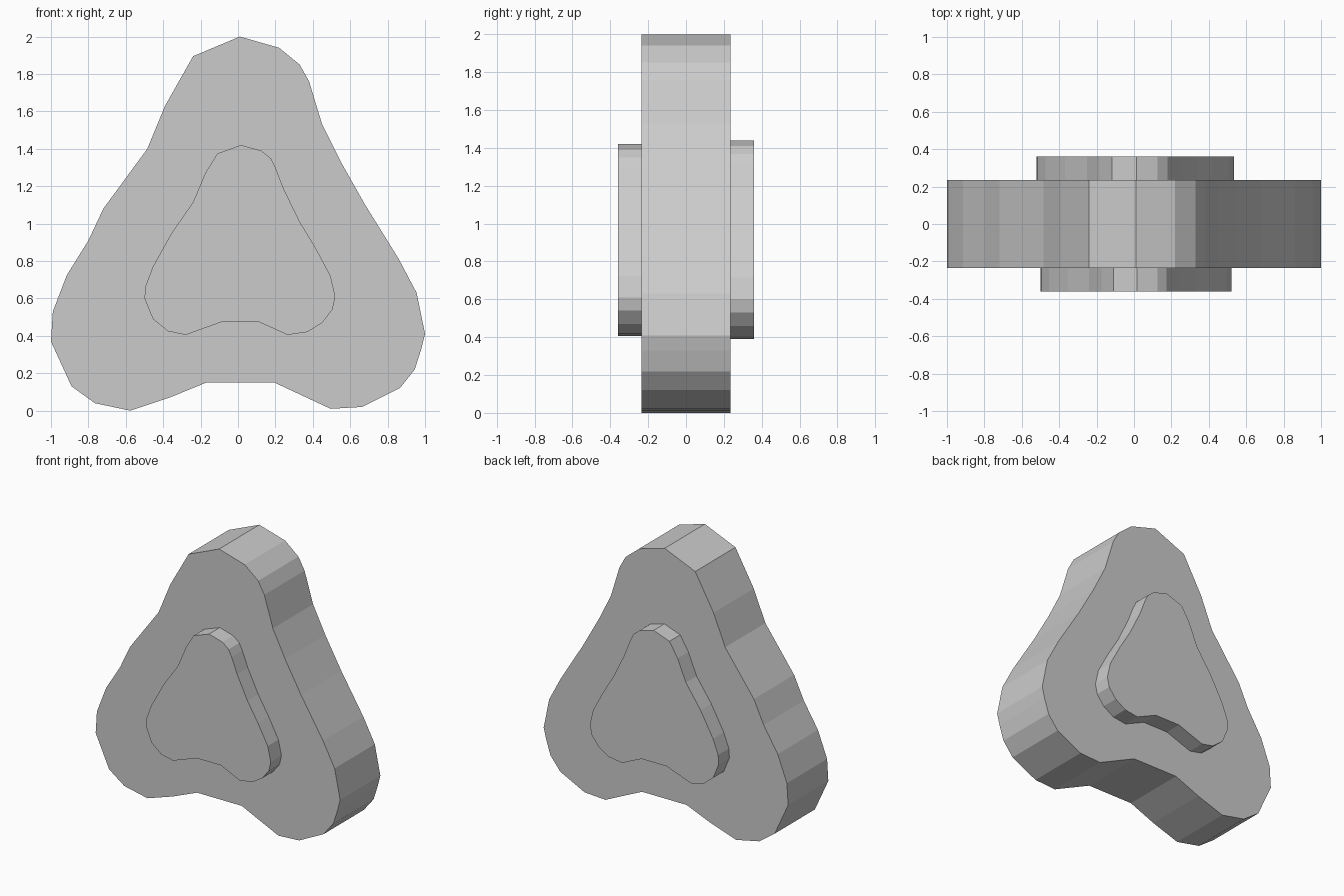
import bpy, bmesh

# Outlines in the x-z plane, clockwise from the top
BODY = [(.01, 2), (.22, 1.94), (.33, 1.85), (.38, 1.76), (.45, 1.53), (.55, 1.33),
        (.68, 1.1), (.86, .81), (.955, .63), (1, .41), (.98, .33), (.945, .22),
        (.865, .12), (.665, .02), (.495, .01), (.195, .15), (-.17, .15), (-.365, .07),
        (-.575, 0), (-.765, .04), (-.89, .13), (-1, .37), (-.99, .53), (-.915, .725),
        (-.8, .91), (-.72, 1.08), (-.485, 1.4), (-.39, 1.63), (-.24, 1.895)]
PLATE = [(.015, 1.42), (.125, 1.39), (.175, 1.35), (.2, 1.3), (.245, 1.185), (.33, 1.01),
         (.415, .87), (.495, .72), (.52, .61), (.505, .54), (.45, .47), (.37, .42),
         (.265, .405), (.11, .475), (-.085, .475), (-.28, .405), (-.375, .425),
         (-.455, .49), (-.5, .6), (-.495, .665), (-.455, .77), (-.355, .95),
         (-.24, 1.115), (-.175, 1.27), (-.11, 1.375)]


def slab(name, outline, y0, y1):
    """Extrude a closed outline from y0 to y1."""
    bm = bmesh.new()
    face = bm.faces.new([bm.verts.new((x, y0, z)) for x, z in outline])
    ext = bmesh.ops.extrude_face_region(bm, geom=[face], use_keep_orig=True)
    moved = [v for v in ext["geom"] if isinstance(v, bmesh.types.BMVert)]
    bmesh.ops.translate(bm, verts=moved, vec=(0, y1 - y0, 0))
    bmesh.ops.recalc_face_normals(bm, faces=bm.faces)
    mesh = bpy.data.meshes.new(name)
    bm.to_mesh(mesh)
    bm.free()
    obj = bpy.data.objects.new(name, mesh)
    bpy.context.collection.objects.link(obj)
    return obj


# Thick three-lobed body
slab("body", BODY, -.235, .235)
# Raised plates; the back one is slightly larger
slab("front_plate", PLATE, -.36, -.235)
slab("back_plate", [(x * 1.034 - .003, z * 1.034 - .028) for x, z in PLATE], .235, .36)
